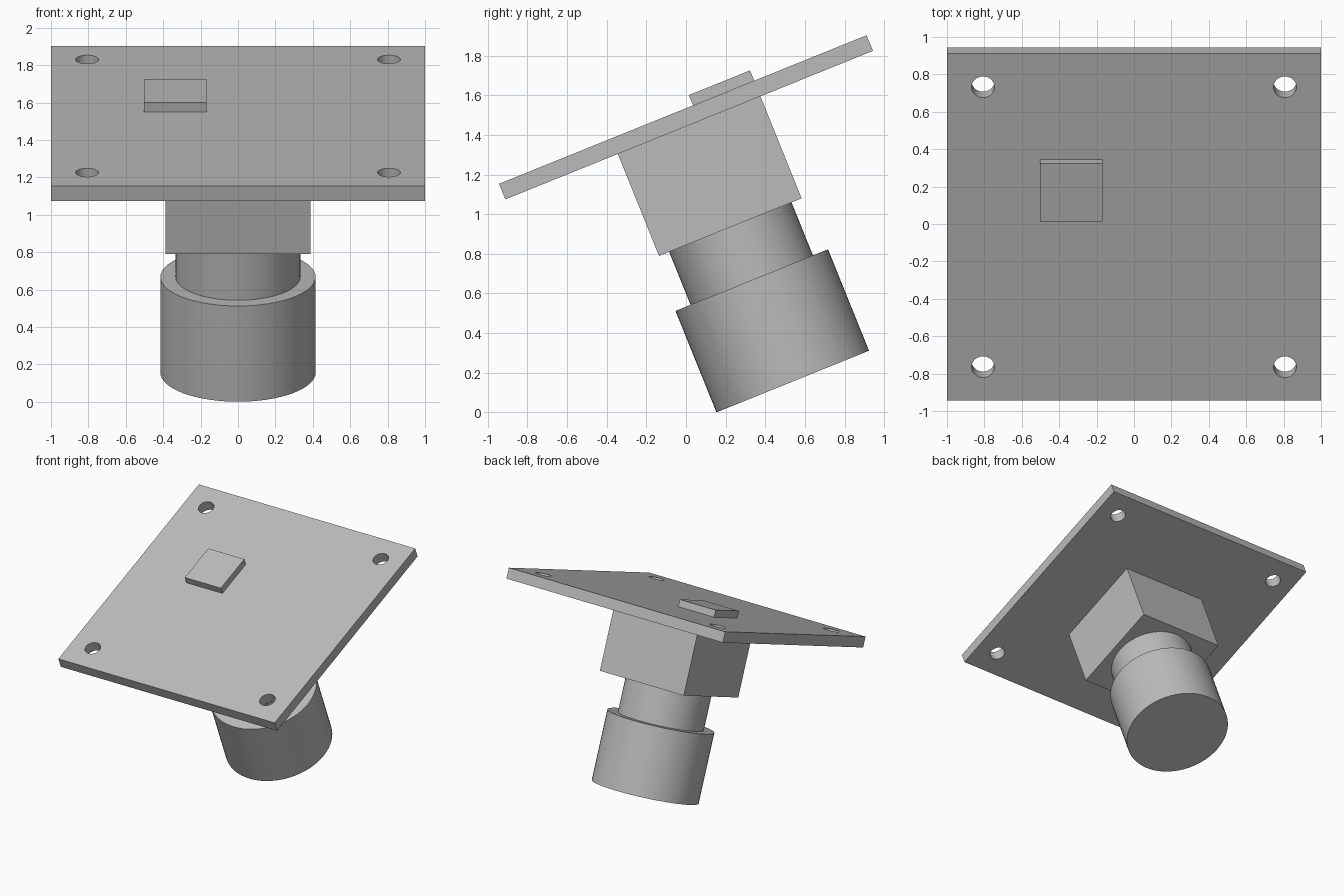
import bpy
from math import radians
from mathutils import Matrix

default = bpy.data.objects.get("Cube")
if default:
    bpy.data.objects.remove(default, do_unlink=True)

grey = bpy.data.materials.new("plain grey")
grey.use_nodes = True
colour = (0.5, 0.5, 0.5, 1)
grey.diffuse_color = colour
grey.node_tree.nodes["Principled BSDF"].inputs["Base Color"].default_value = colour

# The whole camera module leans back; its frame starts at the board's top centre
tilt = Matrix.Translation((0, -0.016, 1.528)) @ Matrix.Rotation(radians(22), 4, "X")


def finish(obj, name, centre):
    obj.name = name
    obj.data.materials.append(grey)
    obj.matrix_world = tilt @ Matrix.Translation(centre)
    return obj


def box(name, size, centre):
    bpy.ops.mesh.primitive_cube_add(size=1)
    obj = bpy.context.object
    obj.data.transform(Matrix.Diagonal((*size, 1)))
    return finish(obj, name, centre)


def cylinder(name, radius, top, bottom, x=0, y=0):
    bpy.ops.mesh.primitive_cylinder_add(vertices=64, radius=radius, depth=top - bottom)
    bpy.ops.object.shade_smooth_by_angle(angle=radians(30))
    return finish(bpy.context.object, name, (x, y, (top + bottom) / 2))


# Circuit board with four corner mounting holes
thickness = 0.085
board = box("circuit_board", (2, 2, thickness), (0, 0, -thickness / 2))
for x in (-0.807, 0.807):
    for y in (-0.807, 0.807):
        cutter = cylinder("hole_cutter", 0.061, 0.1, -0.2, x, y)
        cutter.hide_render = True
        cutter.hide_set(True)
        cut = board.modifiers.new("mounting hole", "BOOLEAN")
        cut.operation = "DIFFERENCE"
        cut.solver = "EXACT"
        cut.object = cutter

# Cut the holes into the mesh, then discard the cutters
bpy.context.view_layer.update()
holed = bpy.data.meshes.new_from_object(
    board.evaluated_get(bpy.context.evaluated_depsgraph_get()))
for cut in list(board.modifiers):
    bpy.data.objects.remove(cut.object, do_unlink=True)
board.modifiers.clear()
board.data = holed
bpy.context.view_layer.objects.active = board
board.select_set(True)
bpy.ops.object.shade_smooth_by_angle(angle=radians(30))

# Small chip on the upper face
box("chip", (0.333, 0.333, 0.056), (-0.335, 0.222, 0.028))

# Lens mount and stepped lens barrel below the board
box("lens_mount", (0.776, 0.776, 0.555), (0, 0, -0.3625))
cylinder("lens_neck", 0.333, -0.64, -0.928)
cylinder("lens_barrel", 0.415, -0.928, -1.48)
